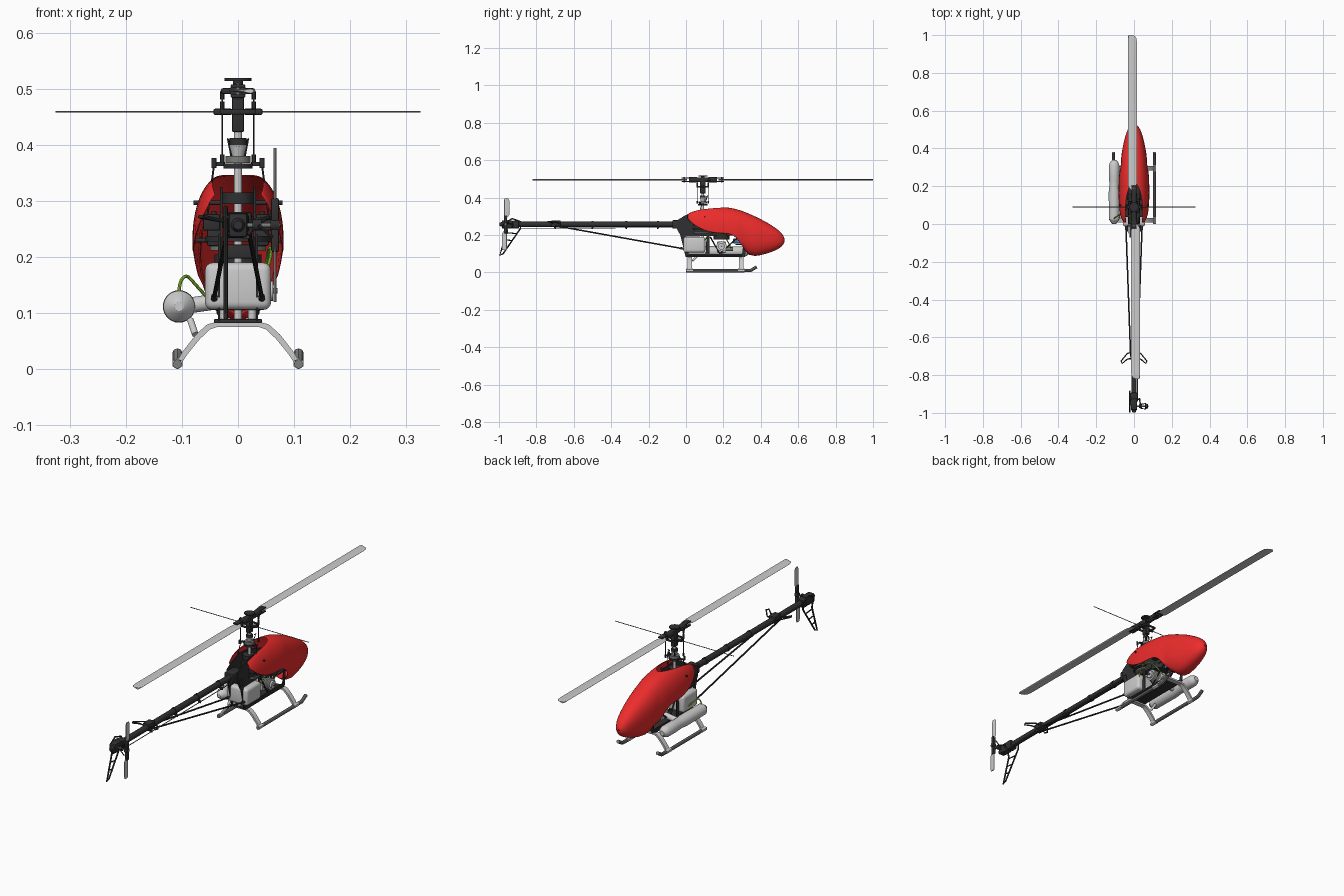
import bpy, bmesh, math
from mathutils import Vector, Matrix

if "Cube" in bpy.data.objects:
    bpy.data.objects.remove(bpy.data.objects["Cube"])


def material(name, rgb):
    m = bpy.data.materials.new(name)
    m.diffuse_color = (*rgb, 1)
    m.use_nodes = True
    m.node_tree.nodes["Principled BSDF"].inputs["Base Color"].default_value = m.diffuse_color
    return m


BLACK = material("black", (.03, .03, .032))
STEEL = material("dark_grey", (.2, .21, .2))
RED = material("red", (.85, .025, .025))
GREEN = material("green", (.35, .7, .05))
BLUE = material("blue", (.05, .2, .45))


def finish(name, bm, mat=None):
    bmesh.ops.recalc_face_normals(bm, faces=bm.faces)
    me = bpy.data.meshes.new(name)
    bm.to_mesh(me)
    bm.free()
    ob = bpy.data.objects.new(name, me)
    bpy.context.collection.objects.link(ob)
    if mat:
        me.materials.append(mat)
    return ob


def cyl(name, a, b, r, mat=None, r2=None, seg=20):
    a, b = Vector(a), Vector(b)
    bm = bmesh.new()
    rot = (b - a).to_track_quat('Z', 'Y').to_matrix().to_4x4()
    bmesh.ops.create_cone(bm, cap_ends=True, segments=seg, radius1=r, radius2=r if r2 is None else r2,
                          depth=(b - a).length, matrix=Matrix.Translation((a + b) / 2) @ rot)
    return finish(name, bm, mat)


def box(name, loc, size, mat=None, bevel=0.003, seg=2):
    bm = bmesh.new()
    bmesh.ops.create_cube(bm, size=1, matrix=Matrix.Translation(loc) @ Matrix.Diagonal((*size, 1)))
    if bevel:
        bmesh.ops.bevel(bm, geom=bm.edges[:], offset=bevel, segments=seg, affect='EDGES', profile=.5)
    return finish(name, bm, mat)


def plate(name, outline, x, thick, mat=None):
    bm = bmesh.new()
    f = bm.faces.new([bm.verts.new((x - thick / 2, y, z)) for y, z in outline])
    ext = bmesh.ops.extrude_face_region(bm, geom=[f])['geom']
    bmesh.ops.translate(bm, vec=(thick, 0, 0), verts=[v for v in ext if isinstance(v, bmesh.types.BMVert)])
    return finish(name, bm, mat)


def loft(name, rings, mat=None):
    bm = bmesh.new()
    vs = [[bm.verts.new(p) for p in ring] for ring in rings]
    n = len(vs[0])
    for a, b in zip(vs, vs[1:]):
        for i in range(n):
            bm.faces.new((a[i], a[(i + 1) % n], b[(i + 1) % n], b[i]))
    bm.faces.new(vs[0])
    bm.faces.new(vs[-1])
    return finish(name, bm, mat)


def tube(name, pts, r, mat=None, smooth=False, closed=False):
    cu = bpy.data.curves.new(name, 'CURVE')
    cu.dimensions, cu.bevel_depth, cu.bevel_resolution, cu.use_fill_caps = '3D', r, 2, True
    sp = cu.splines.new('NURBS' if smooth else 'POLY')
    sp.points.add(len(pts) - 1)
    for q, p in zip(sp.points, pts):
        q.co = (*p, 1)
    sp.use_cyclic_u = closed
    if smooth:
        sp.use_endpoint_u, sp.order_u = True, 3
    ob = bpy.data.objects.new(name, cu)
    bpy.context.collection.objects.link(ob)
    if mat:
        cu.materials.append(mat)
    return ob


def lathe(name, x, z, prof, seg=24, mat=None):
    return loft(name, [[(x + r * math.cos(2 * math.pi * i / seg), y, z + r * math.sin(2 * math.pi * i / seg))
                        for i in range(seg)] for y, r in prof], mat)


# canopy shell: y, top, bottom, half width, lower edge, half slot
STATIONS = [(.008, .326, .20, .057, .288, .04), (.03, .341, .16, .068, .265, .045), (.07, .352, .13, .076, .235, .045),
            (.13, .356, .105, .08, .212, .042), (.19, .353, .09, .08, .208, .03), (.23, .346, .085, .079, .207, 0),
            (.27, .337, .083, .077, .19, 0), (.30, .328, .082, .074, .14, 0), (.34, .312, .083, .07, 0, 0),
            (.40, .285, .092, .06, 0, 0), (.46, .25, .11, .047, 0, 0), (.50, .222, .13, .033, 0, 0),
            (.52, .197, .148, .019, 0, 0), (.528, .173, .169, .002, 0, 0)]
bm, rows, N, E = bmesh.new(), [], 14, .88
for y, zt, zb, w, edge, slot in STATIONS:
    zc, h = (zt + zb) / 2, (zt - zb) / 2
    t0 = math.asin((slot / w) ** (1 / E))
    c = max(-1, (edge - zc) / h)
    t1 = math.acos(math.copysign(abs(c) ** (1 / E), c))
    row = []
    for i in range(N + 1):
        t = t0 + (t1 - t0) * i / N
        s, k = max(0, math.sin(t)), math.cos(t)
        x = 0 if s < 1e-6 else w * s ** E
        row.append(bm.verts.new((x, y, zc + h * math.copysign(abs(k) ** E, k))))
    rows.append(row)
for a, b in zip(rows, rows[1:]):
    for i in range(N):
        bm.faces.new((a[i], a[i + 1], b[i + 1], b[i]))
canopy = finish("canopy", bm, RED)
canopy.modifiers.new("mirror", 'MIRROR')
sol = canopy.modifiers.new("solidify", 'SOLIDIFY')
sol.thickness, sol.offset = .003, 0
canopy.modifiers.new("subsurf", 'SUBSURF').levels = 1

# main frame, fuel tank, engine and radio gear
for s, side in ((1, "right"), (-1, "left")):
    plate(f"{side}_upper_frame", [(-.05, .235), (-.045, .28), (-.005, .305), (.05, .325), (.13, .32), (.28, .265),
                                  (.33, .2), (.2, .198), (-.025, .19)], s * .03, .004, BLACK)
    plate(f"{side}_rear_frame", [(-.04, .24), (-.02, .24), (.012, .1), (.105, .098), (.11, .2), (.125, .2),
                                 (.125, .098), (.3, .098), (.312, .2), (.328, .2), (.315, .083), (-.002, .083)],
          s * .034, .004, BLACK)
    tube(f"{side}_frame_brace", [(s * .034, .13, .19), (s * .034, .18, .1), (s * .034, .28, .19)], .004, BLACK)
    box(f"{side}_servo", (s * .047, .06, .262), (.03, .045, .03), BLACK)
    box(f"{side}_front_servo", (s * .042, .22, .235), (.026, .045, .03), BLACK)
    cyl(f"{side}_canopy_mount", (s * .03, .1, .297), (s * .079, .1, .297), .004, BLACK)
    cyl(f"{side}_front_canopy_mount", (s * .03, .25, .23), (s * .076, .25, .23), .004, BLACK)
    tube(f"{side}_servo_pushrod", [(s * .055, .06, .27), (s * .042, .085, .37)], .0018, BLACK)
    for z in (.27, .365):
        cyl(f"{side}_ball_link", (s * .043, .075, z - .006), (s * .043, .075, z + .012), .0045, BLACK)
box("fuel_tank", (0, .045, .148), (.118, .116, .084), None, .014, 4)
box("tank_floor", (0, .15, .086), (.085, .3, .007), BLACK, .001)
for x in (-.025, 0, .025):
    cyl("tank_spacer", (x, .01, .086), (x, .01, .11), .007, None)
box("front_tray", (0, .3, .15), (.06, .07, .006), BLACK, .001)
box("gear_housing", (0, .06, .21), (.056, .12, .025), BLACK)
cyl("main_gear", (0, .085, .228), (0, .085, .238), .058, BLACK, seg=40)
cyl("tail_drive_gear", (0, .085, .212), (0, .085, .22), .05, STEEL, seg=40)
cyl("bearing_block_upper", (0, .085, .295), (0, .085, .315), .028, BLACK)
box("bearing_block_lower", (0, .085, .262), (.056, .05, .022), BLACK)
box("boom_clamp", (0, -.035, .257), (.05, .075, .046), BLACK, .005)
cyl("fan_shroud", (0, .19, .175), (0, .19, .205), .042, BLACK, seg=32)
box("crankcase", (0, .19, .135), (.04, .05, .06), None, .006)
for i in range(6):
    cyl("cylinder_fin", (.014 + i * .007, .19, .14), (.018 + i * .007, .19, .14), .027, None, seg=24)
cyl("cylinder_core", (.0, .19, .14), (.062, .19, .14), .018)
cyl("glow_plug", (.058, .19, .14), (.07, .19, .14), .005, STEEL)
cyl("carburettor", (0, .215, .125), (0, .25, .125), .011, STEEL)
box("receiver", (0, .275, .168), (.045, .045, .025), BLUE)
box("battery", (0, .325, .17), (.045, .05, .035), BLUE)
tube("fuel_line", [(.05, .1, .17), (.062, .12, .21), (.055, .17, .22), (.05, .22, .18), (.02, .24, .13)], .003, GREEN, True)

# muffler and pressure line
lathe("muffler", -.105, .112, [(0, .008), (.004, .014), (.025, .028), (.17, .029), (.2, .026), (.225, .026), (.25, .028),
                               (.31, .028), (.325, .023), (.338, .012)])
cyl("exhaust_header", (-.1, .19, .112), (-.01, .19, .125), .014)
cyl("exhaust_outlet", (-.085, .06, .088), (-.076, .035, .062), .006)
tube("pressure_line", [(-.105, .03, .135), (-.105, .03, .155), (-.092, .04, .17), (-.075, .05, .15), (-.052, .07, .125)],
     .003, GREEN, True)

# landing gear
for s, side in ((1, "right"), (-1, "left")):
    tube(f"{side}_skid", [(s * .108, .0, .0095), (s * .108, .3, .0095), (s * .108, .345, .0105), (s * .108, .378, .03)],
         .0085, STEEL)
    for y in (.02, .295):
        cyl("skid_clamp", (s * .108, y - .017, .01), (s * .108, y + .017, .01), .01, None, seg=6)
for y, name in ((.02, "rear_leg_arch"), (.295, "front_leg_arch")):
    up = [(-.11, .012), (-.1, .03), (-.075, .062), (-.055, .08), (-.04, .084)]
    lo = [(-.104, .006), (-.09, .027), (-.068, .054), (-.05, .071), (-.038, .075)]
    half = lambda p: p + [(-x, z) for x, z in reversed(p)]
    sec = list(zip(half(up), half(lo)))
    loft(name, [[(a[0], y - .012, a[1]), (a[0], y + .012, a[1]), (b[0], y + .012, b[1]), (b[0], y - .012, b[1])]
                for a, b in sec])

# rotor mast, swashplate, washout, flybar and head
MY, HZ = .09, .496
cyl("rotor_mast", (0, MY, .19), (0, MY, .51), .0075)
for name, z0, z1, r, m in (("swashplate_lower", .358, .367, .026, BLACK), ("swashplate_upper", .368, .38, .022, STEEL),
                           ("washout_hub", .396, .412, .015, BLACK), ("head_button", .514, .519, .024, BLACK),
                           ("head_stem", .498, .515, .009, BLACK)):
    cyl(name, (0, MY, z0), (0, MY, z1), r, m, seg=28)
cyl("swashplate_cone", (0, MY, .378), (0, MY, .4), .01, None, .016)
box("head_block", (0, MY, .458), (.022, .03, .07), BLACK)
box("head_yoke", (0, MY, HZ), (.026, .07, .024), BLACK, .005)
cyl("flybar", (-.325, MY, .459), (.325, MY, .459), .0017, STEEL, seg=10)
for s in (1, -1):
    box("flybar_cage_arm", (s * .027, MY, .459), (.034, .012, .011), BLACK)
    box("flybar_cage_rail", (0, MY + s * .03, .459), (.06, .006, .009), BLACK, .001)
    box("flybar_cage_end", (s * .029, MY, .459), (.006, .066, .009), BLACK, .001)
    box("swashplate_arm", (s * .033, MY, .366), (.02, .01, .007), BLACK, .001)
    tube("head_link", [(s * .028, MY + s * .03, .368), (s * .028, MY + s * .03, .492)], .0016, BLACK)
    for z in (.376, .47, .488):
        cyl("link_end", (s * .028, MY + s * .03, z - .007), (s * .028, MY + s * .03, z + .007), .004, BLACK, seg=12)
    tube("washout_arm", [(s * .012, MY + .02, .404), (s * .018, MY + .025, .41), (s * .01, MY + .012, .375)], .003, BLACK)
    # blade grips and main blades, second turned half a turn
    cyl("blade_grip_hub", (0, MY + s * .03, HZ), (0, MY + s * .075, HZ), .015, BLACK)
    for z in (.009, -.009):
        box("blade_grip_jaw", (0, MY + s * .088, HZ + z), (.026, .05, .006), BLACK, .002)
    box("pitch_arm", (s * .017, MY + s * .035, HZ), (.026, .014, .01), BLACK)
    cyl("blade_bolt", (0, MY + s * .1, HZ - .014), (0, MY + s * .1, HZ + .014), .004, STEEL, seg=12)
    foil = [(0, 0), (.06, .6), (.25, 1), (.6, .7), (1, .05), (1, -.05), (.6, -.7), (.25, -1), (.06, -.6)]
    rings = [[(s * (x0 + (x1 - x0) * u), MY + s * r, HZ + v * .0042) for u, v in foil]
             for r, x0, x1 in ((.085, -.012, .01), (.105, -.03, .012), (.13, -.032, .016), (.87, -.032, .016),
                               (.892, -.032, .013), (.905, -.031, .005), (.91, -.028, -.008))]
    loft("main_blade", rings)

# tail boom, struts, control rod and stabiliser
BZ = .257
cyl("tail_boom", (0, -.94, BZ), (0, 0, BZ), .0145, BLACK, seg=24)
tube("tail_control_rod", [(.018, .05, .24), (.018, -.94, .236)], .002, STEEL)
for y in (-.15, -.32, -.5, -.7):
    cyl("rod_guide", (0, y - .006, BZ), (0, y + .006, BZ), .017, BLACK)
    box("rod_guide_tab", (.014, y, .238), (.012, .008, .012), BLACK, .001)
for s in (1, -1):
    tube("boom_strut", [(s * .043, -.005, .125), (s * .018, -.7, .25)], .004, BLACK)
    cyl("strut_end", (s * .043, .012, .122), (s * .042, -.03, .13), .006, BLACK)
    tube("stabiliser_loop", [(s * .014, -.68, .262), (s * .035, -.685, .266), (s * .068, -.725, .272),
                             (s * .062, -.738, .272), (s * .035, -.715, .266), (s * .014, -.712, .262)], .0035, BLACK)
box("stabiliser_clamp", (0, -.696, BZ + .004), (.036, .05, .036), BLACK, .005)

# tail gearbox, fin and tail rotor
box("tail_gearbox", (0, -.955, BZ), (.034, .06, .044), BLACK, .006)
cyl("gearbox_cap", (0, -.98, BZ), (0, -.998, BZ), .014, BLACK, .008)
box("gearbox_collar", (0, -.91, BZ), (.04, .035, .04), BLACK, .006)
tube("tail_fin_frame", [(-.022, -.965, .265), (-.022, -.93, .288), (-.022, -.885, .272), (-.022, -.885, .235),
                        (-.022, -.978, .1), (-.022, -.996, .092), (-.022, -.985, .125), (-.022, -.955, .22)],
     .004, BLACK, closed=True)
for a, b in (((-.952, .135), (-.978, .14)), ((-.928, .17), (-.968, .175)), ((-.905, .208), (-.958, .212))):
    tube("tail_fin_rung", [(-.022, *a), (-.022, *b)], .003, BLACK)
box("tail_fin_mount", (-.018, -.935, .26), (.012, .05, .03), BLACK)
TY = -.965
cyl("tail_shaft", (0, TY, BZ), (.076, TY, BZ), .004, STEEL)
cyl("tail_hub", (.058, TY, BZ), (.074, TY, BZ), .011, BLACK)
cyl("tail_pitch_slider", (.026, TY, BZ), (.042, TY, BZ), .01, BLACK)
tube("tail_bell_crank", [(.018, -.93, .24), (.03, -.925, BZ), (.034, TY, BZ + .01)], .004, BLACK)
for s in (1, -1):
    box("tail_grip", (.066, TY, BZ + s * .027), (.014, .016, .042), BLACK)
    tube("tail_pitch_link", [(.036, TY + s * .012, BZ), (.062, TY + s * .014, BZ + s * .022)], .0025, BLACK)
    loft("tail_blade", [[(.066 + v * .0028, TY + s * (y0 + (y1 - y0) * u), BZ + s * r) for u, v in foil]
                        for r, y0, y1 in ((.035, -.006, .009), (.05, -.008, .02), (.128, -.008, .02), (.137, -.005, .016))])

# curves to meshes, smooth shading with sharp edges kept
bpy.ops.object.select_all(action='DESELECT')
for ob in bpy.context.collection.objects:
    ob.select_set(ob.type == 'CURVE')
    if ob.type == 'CURVE':
        bpy.context.view_layer.objects.active = ob
bpy.ops.object.convert(target='MESH')
bpy.ops.object.select_all(action='SELECT')
bpy.context.view_layer.objects.active = canopy
bpy.ops.object.shade_smooth_by_angle()
